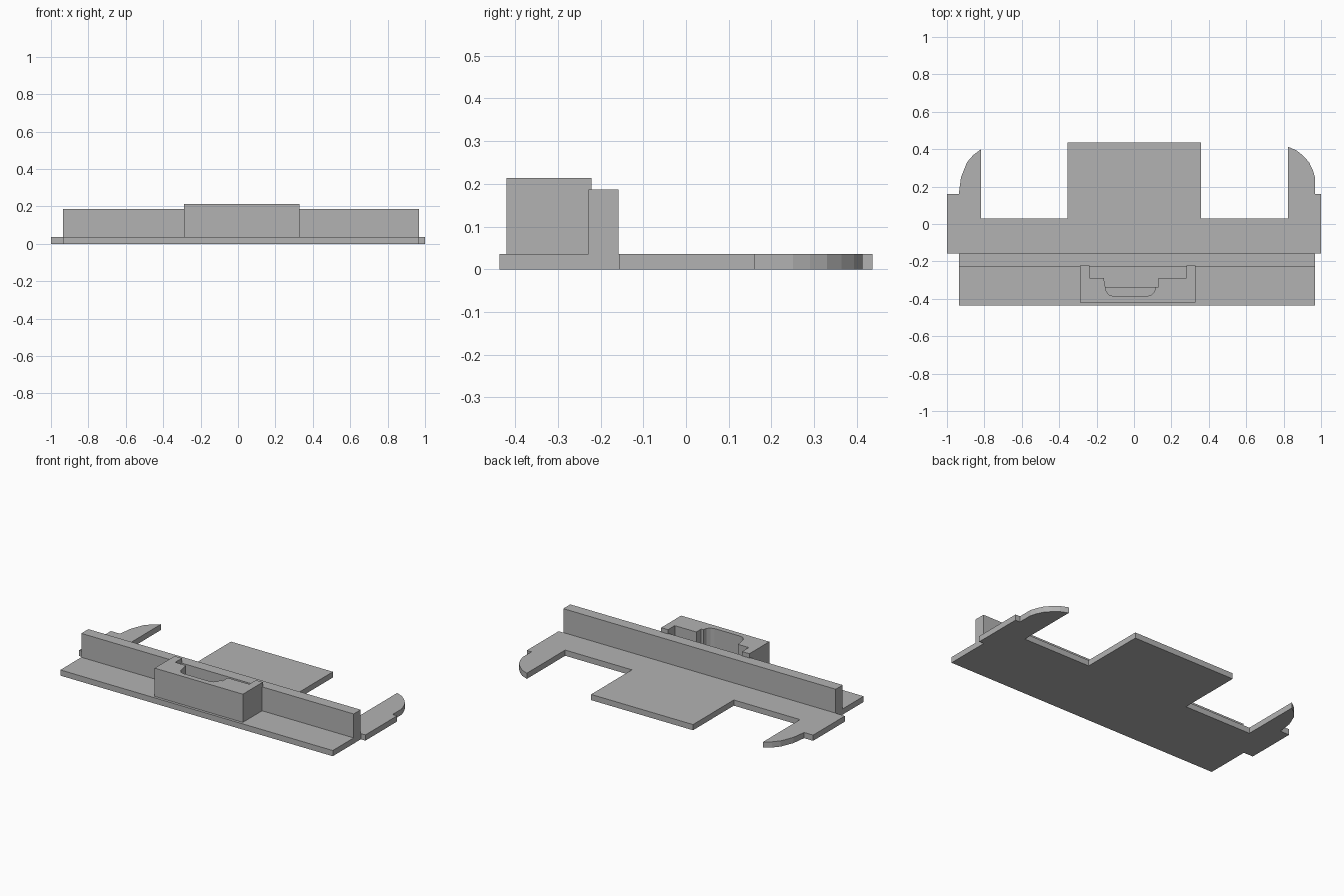
import bpy, bmesh

grey = bpy.data.materials.new("plain grey")
grey.diffuse_color = (0.45, 0.45, 0.45, 1)


def extrude_outline(name, points, z0, z1):
    """Upright prism from a plan outline."""
    bm = bmesh.new()
    face = bm.faces.new([bm.verts.new((x, y, z0)) for x, y in points])
    top = bmesh.ops.extrude_face_region(bm, geom=[face])["geom"]
    for v in top:
        if isinstance(v, bmesh.types.BMVert):
            v.co.z = z1
    bmesh.ops.recalc_face_normals(bm, faces=bm.faces)
    mesh = bpy.data.meshes.new(name)
    bm.to_mesh(mesh)
    bm.free()
    mesh.materials.append(grey)
    obj = bpy.data.objects.new(name, mesh)
    bpy.context.collection.objects.link(obj)
    return obj


def rect(x0, x1, y0, y1):
    return [(x0, y0), (x1, y0), (x1, y1), (x0, y1)]


T = 0.036  # plate thickness

# Base plate with central tongue and two curved side arms
extrude_outline("base_plate", [
    (-0.935, -0.437), (0.968, -0.437), (0.968, -0.157), (1, -0.157),
    (1, 0.16), (0.968, 0.16), (0.968, 0.25), (0.955, 0.29), (0.936, 0.33),
    (0.905, 0.364), (0.87, 0.393), (0.823, 0.413),
    (0.823, 0.03), (0.357, 0.03), (0.357, 0.437), (-0.355, 0.437),
    (-0.355, 0.03), (-0.818, 0.03), (-0.818, 0.4), (-0.86, 0.368),
    (-0.893, 0.33), (-0.925, 0.25), (-0.937, 0.16), (-1, 0.16),
    (-1, -0.157), (-0.935, -0.157)], 0, T)

# Long upright rib
extrude_outline("upright_rib", rect(-0.935, 0.968, -0.228, -0.158), T, 0.187)

# Latch housing with a stepped, round-ended pocket open to the rib
extrude_outline("latch_housing", [
    (-0.288, -0.42), (0.328, -0.42), (0.328, -0.221), (0.28, -0.221),
    (0.28, -0.288), (0.13, -0.288), (0.13, -0.337), (0.115, -0.337),
    (0.11, -0.36), (0.095, -0.378), (0.07, -0.386),
    (-0.11, -0.386), (-0.135, -0.378), (-0.148, -0.36), (-0.153, -0.337),
    (-0.162, -0.288), (-0.237, -0.288), (-0.237, -0.221),
    (-0.288, -0.221)], T, 0.214)

# Low ledge in the rounded end of the pocket
extrude_outline("pocket_ledge", [
    (0.115, -0.337), (0.11, -0.36), (0.095, -0.378), (0.07, -0.386),
    (-0.11, -0.386), (-0.135, -0.378), (-0.148, -0.36), (-0.153, -0.337)],
    T, 0.06)
